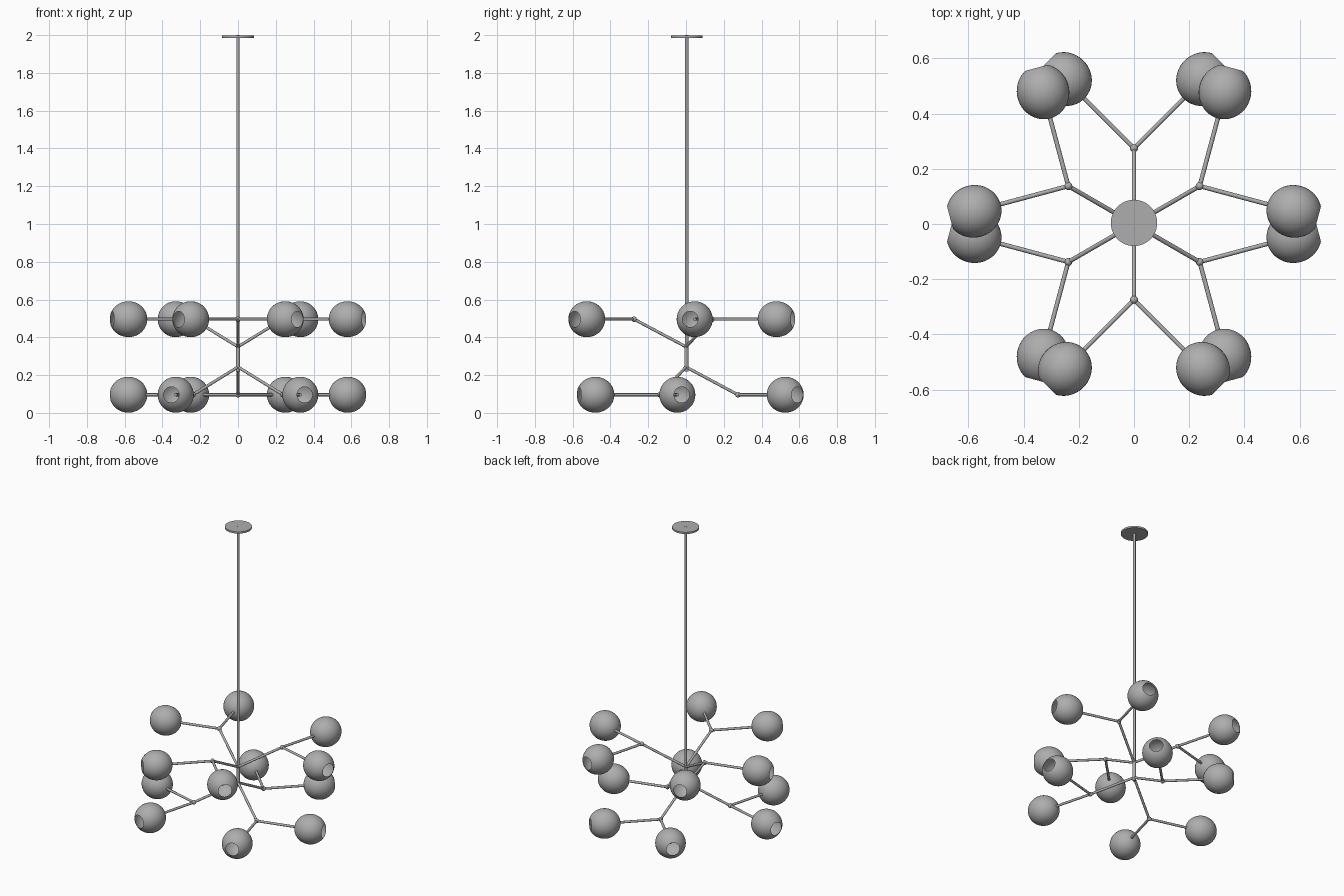
import bpy, bmesh
from math import sin, cos, pi, radians, asin
from mathutils import Vector, Matrix

if "Cube" in bpy.data.objects:
    bpy.data.objects.remove(bpy.data.objects["Cube"])

ROD = 0.008
metal = bpy.data.materials.new("dark_grey")
metal.diffuse_color = (0.42, 0.42, 0.42, 1)
metal.use_nodes = True
metal.node_tree.nodes["Principled BSDF"].inputs["Base Color"].default_value = metal.diffuse_color


def finish(bm, name, smooth=True):
    mesh = bpy.data.meshes.new(name)
    for f in bm.faces:
        f.smooth = smooth
    bm.to_mesh(mesh)
    bm.free()
    mesh.materials.append(metal)
    ob = bpy.data.objects.new(name, mesh)
    bpy.context.collection.objects.link(ob)
    return ob


def sharp(ob):
    bpy.ops.object.select_all(action='DESELECT')
    ob.select_set(True)
    bpy.context.view_layer.objects.active = ob
    bpy.ops.object.shade_smooth_by_angle(angle=radians(35))


def rod(name, a, b, r=ROD, sides=16):
    a, b = Vector(a), Vector(b)
    d = b - a
    m = Matrix.Translation((a + b) / 2) @ d.to_track_quat('Z', 'Y').to_matrix().to_4x4()
    bm = bmesh.new()
    bmesh.ops.create_cone(bm, cap_ends=True, segments=sides, radius1=r,
                          radius2=r, depth=d.length, matrix=m)
    ob = finish(bm, name)
    sharp(ob)
    return ob


def ball(name, c, r):
    bm = bmesh.new()
    bmesh.ops.create_uvsphere(bm, u_segments=20, v_segments=12, radius=r,
                              matrix=Matrix.Translation(c))
    return finish(bm, name)


def globe_mesh():
    # hollow shade, open at its +z end, slightly longer along its axis
    bm = bmesh.new()
    rad, axial, hole = 0.095, 0.1, 0.042
    stop = asin(hole / rad)
    n = 22
    pts = []
    for i in range(n + 1):
        t = pi - (pi - stop) * i / n
        pts.append(bm.verts.new((rad * sin(t), 0, axial * cos(t))))
    edges = [bm.edges.new(p) for p in zip(pts, pts[1:])]
    bmesh.ops.spin(bm, geom=pts + edges, axis=(0, 0, 1), cent=(0, 0, 0),
                   steps=40, angle=2 * pi, use_duplicate=False)
    bmesh.ops.remove_doubles(bm, verts=bm.verts, dist=1e-5)
    bmesh.ops.recalc_face_normals(bm, faces=bm.faces)
    # make the shell face outward
    f = bm.faces[:][0]
    f.normal_update()
    if f.normal.dot(f.calc_center_median()) < 0:
        bmesh.ops.reverse_faces(bm, faces=bm.faces)
    ob = finish(bm, "globe_shade")
    mesh = ob.data
    bpy.data.objects.remove(ob)
    return mesh


# ceiling plate, hanging stem and the sleeve joining both tiers
Y = 0.004
rod("ceiling_plate", (0, Y, 1.986), (0, Y, 1.998), 0.084, 48)
rod("stem", (0, Y, 0.22), (0, Y, 2.0), 0.0085)
rod("hub_sleeve", (0, Y / 2, 0.22), (0, Y / 2, 0.358), 0.011)

# two tiers of three forked branches, each with two globes
shade = globe_mesh()
for tier, hub_z, arm_z, start in (("upper", 0.35, 0.496, 30), ("lower", 0.243, 0.096, 90)):
    ball(tier + "_hub", (0, 0, hub_z), 0.011)
    for k in range(3):
        a = radians(start + 120 * k)
        joint = Vector((0.275 * cos(a), 0.275 * sin(a), arm_z))
        rod(tier + "_branch", (0, 0, hub_z), joint)
        ball(tier + "_joint", joint, 0.0145)
        for side in (-1, 1):
            b = a + side * pi / 4
            d = Vector((cos(b), sin(b), 0))
            centre = joint + d * 0.354
            rod(tier + "_arm", joint, centre)
            g = bpy.data.objects.new(tier + "_globe", shade)
            g.matrix_world = Matrix.Translation(centre) @ d.to_track_quat('Z', 'Y').to_matrix().to_4x4()
            bpy.context.collection.objects.link(g)
